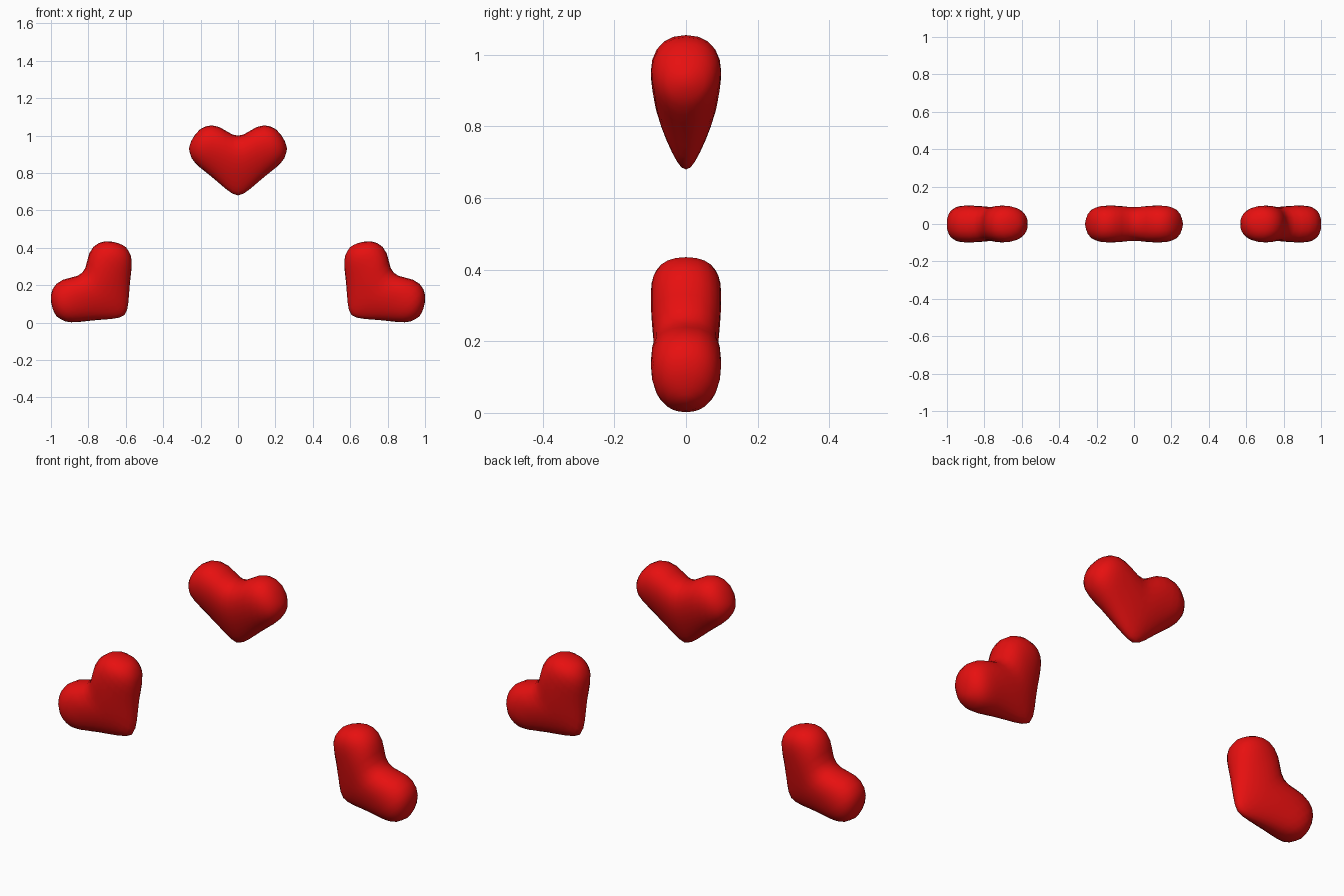
import bpy, bmesh, math
from mathutils import Matrix

if "Cube" in bpy.data.objects:
    bpy.data.objects.remove(bpy.data.objects["Cube"])

red = bpy.data.materials.new("glossy red")
red.diffuse_color = (0.8, 0.005, 0.005, 1)
red.use_nodes = True
red.node_tree.nodes["Principled BSDF"].inputs["Base Color"].default_value = red.diffuse_color

# Half-heart stations: x, bottom, top (measured from the tip), half thickness, teardrop taper
STATIONS = [
    (0.000, 0.000, 0.320, 0.090, 0.50),
    (0.030, 0.010, 0.326, 0.092, 0.48),
    (0.065, 0.035, 0.346, 0.096, 0.42),
    (0.100, 0.065, 0.366, 0.099, 0.33),
    (0.140, 0.099, 0.375, 0.100, 0.25),
    (0.175, 0.127, 0.369, 0.098, 0.18),
    (0.205, 0.151, 0.352, 0.090, 0.12),
    (0.230, 0.175, 0.324, 0.075, 0.06),
    (0.248, 0.200, 0.295, 0.052, 0.00),
    (0.257, 0.226, 0.272, 0.026, 0.00),
]
TIP_X, TIP_Z = 0.262, 0.250
SIDES = 24


def ring(bm, x, low, high, width, taper):
    """Teardrop cross-section standing in the y-z plane."""
    verts = []
    for i in range(SIDES):
        a = 2 * math.pi * i / SIDES
        s, c = math.sin(a), math.cos(a)
        y = math.copysign(abs(s) ** 0.9, s) * (1 + taper * c) / (1 + 0.2 * taper)
        verts.append(bm.verts.new((x, width * y, (low + high) / 2 + (high - low) / 2 * c)))
    return verts


def heart(name, x, z, angle):
    bm = bmesh.new()
    # Loft from the left lobe through the middle to the right lobe
    left = [(-s[0],) + s[1:] for s in reversed(STATIONS[1:])]
    rings = [ring(bm, *s) for s in left + STATIONS]
    for r1, r2 in zip(rings, rings[1:]):
        for i in range(SIDES):
            j = (i + 1) % SIDES
            bm.faces.new((r1[i], r1[j], r2[j], r2[i]))
    # Rounded lobe ends
    for r, side in ((rings[0], -1), (rings[-1], 1)):
        pole = bm.verts.new((side * TIP_X, 0, TIP_Z))
        for i in range(SIDES):
            bm.faces.new((r[i], r[(i + 1) % SIDES], pole))
    bmesh.ops.recalc_face_normals(bm, faces=bm.faces)
    for f in bm.faces:
        f.smooth = True
    bm.transform(Matrix.Translation((x, 0, z)) @ Matrix.Rotation(angle, 4, 'Y'))
    mesh = bpy.data.meshes.new(name)
    bm.to_mesh(mesh)
    bm.free()
    mesh.materials.append(red)
    bpy.context.collection.objects.link(bpy.data.objects.new(name, mesh))


# Upright heart above, two hearts leaning outward below
heart("top_heart", 0, 0.68, 0)
heart("right_heart", 0.607, 0.041, math.radians(45))
heart("left_heart", -0.607, 0.041, math.radians(-45))
